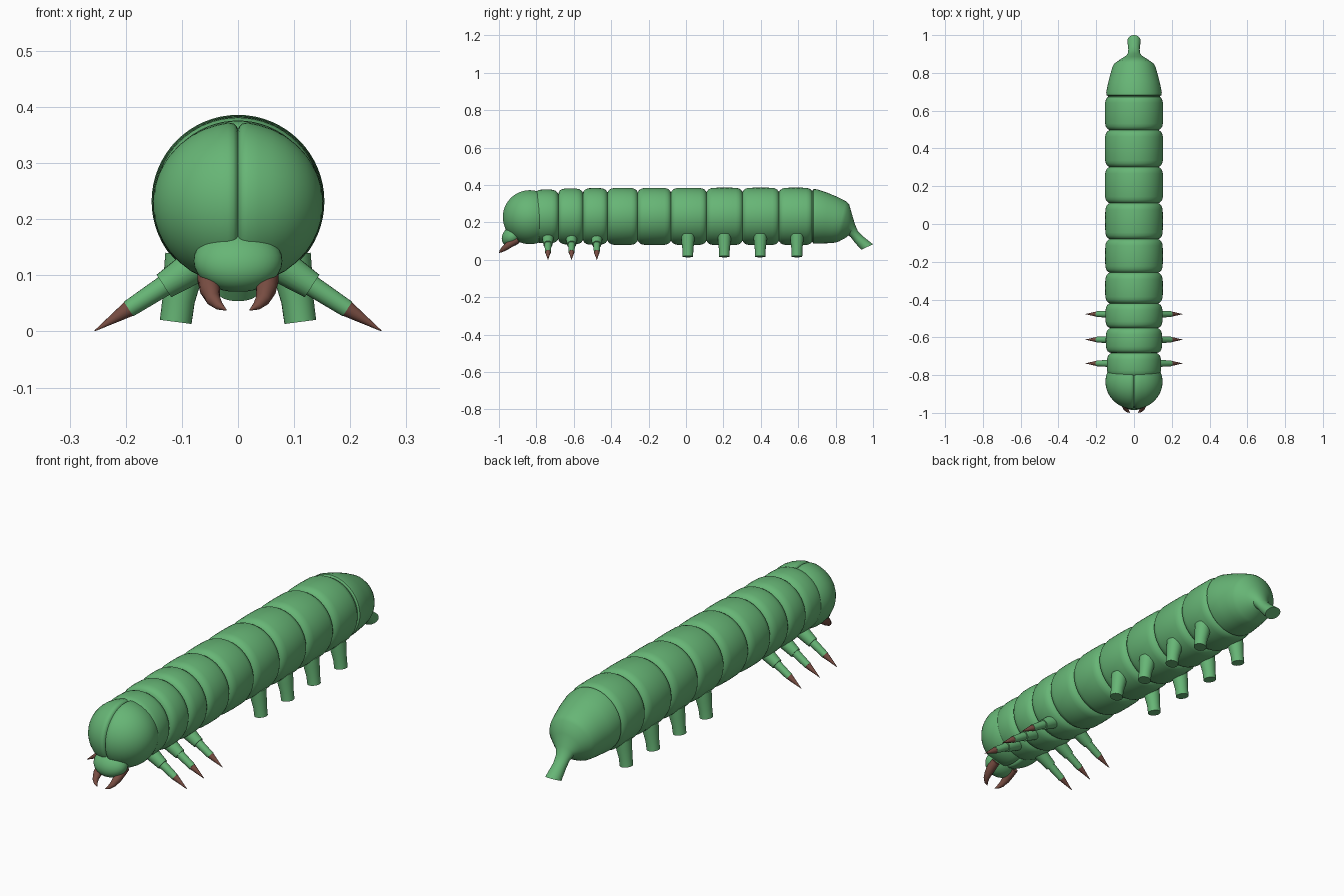
import bpy, bmesh, math
from mathutils import Vector as V

if "Cube" in bpy.data.objects:
    bpy.data.objects.remove(bpy.data.objects["Cube"])


def material(name, col):
    m = bpy.data.materials.new(name)
    m.diffuse_color = (*col, 1)
    m.use_nodes = True
    m.node_tree.nodes["Principled BSDF"].inputs["Base Color"].default_value = m.diffuse_color
    return m


GREEN = material("leaf green", (0.135, 0.465, 0.18))
BROWN = material("claw brown", (0.19, 0.075, 0.055))


def loft(name, rings, mat, n=32, cap_start=True, cap_end=True, angle=35):
    """Skin a list of elliptical rings (centre, half axis u, half axis v)."""
    bm = bmesh.new()
    loops = []
    for c, u, v in rings:
        loops.append([bm.verts.new(V(c) + V(u) * math.cos(2 * math.pi * i / n)
                                   + V(v) * math.sin(2 * math.pi * i / n)) for i in range(n)])
    for a, b in zip(loops, loops[1:]):
        for i in range(n):
            j = (i + 1) % n
            bm.faces.new((a[i], a[j], b[j], b[i]))
    if cap_start:
        bm.faces.new(loops[0])
    if cap_end:
        bm.faces.new(loops[-1])
    bmesh.ops.recalc_face_normals(bm, faces=bm.faces)
    me = bpy.data.meshes.new(name)
    bm.to_mesh(me)
    bm.free()
    ob = bpy.data.objects.new(name, me)
    bpy.context.collection.objects.link(ob)
    me.materials.append(mat)
    bpy.ops.object.select_all(action='DESELECT')
    ob.select_set(True)
    bpy.context.view_layer.objects.active = ob
    bpy.ops.object.shade_smooth_by_angle(angle=math.radians(angle))
    return ob


def tube(name, pts, radii, mat, n=20):
    """Round tapered tube along a path."""
    pts = [V(p) for p in pts]
    rings = []
    for i, p in enumerate(pts):
        d = (pts[min(i + 1, len(pts) - 1)] - pts[max(i - 1, 0)]).normalized()
        u = d.cross(V((0, 1, 0.3))).normalized()
        rings.append((p, u * radii[i], d.cross(u) * radii[i]))
    return loft(name, rings, mat, n)


def side_ring(top, bottom, w):
    """Ring from its top and bottom (y, z) points and half width."""
    t, b = V((0, *top)), V((0, *bottom))
    return ((t + b) / 2, (t - b) / 2, (w, 0, 0))


# Segmented trunk: barrel rings with rounded shoulders and sharp grooves
cuts = [-.81, -.683, -.551, -.42, -.258, -.08, .11, .302, .497, .677]
rad = [.144, .150, .152, .153, .153, .153, .154, .154, .154]
drops = [(.004, .017), (.010, .010), (.020, .0045), (.035, .001)]
rings = []


def trunk_ring(y, r):
    rings.append(((0, y, .232), (0, 0, r), (r, 0, 0)))


for k, r in enumerate(rad):
    y0, y1 = cuts[k], cuts[k + 1]
    trunk_ring(y0, min(r, rad[max(k - 1, 0)]) - .024)
    for d, drop in drops:
        trunk_ring(y0 + d, r - drop)
    trunk_ring((y0 + y1) / 2, r)
    for d, drop in reversed(drops):
        trunk_ring(y1 - d, r - drop)
trunk_ring(cuts[-1], .138)
loft("body_segments", rings, GREEN, n=64, cap_start=False, cap_end=False)

# Tapered rear segment bending down into a small tail tube
tail = [((.677, .370), (.677, .094), .138), ((.682, .378), (.681, .087), .146),
        ((.70, .377), (.695, .086), .147), ((.76, .357), (.735, .088), .137),
        ((.81, .336), (.77, .089), .126), ((.855, .313), (.80, .092), .115),
        ((.872, .298), (.815, .097), .106), ((.887, .245), (.85, .115), .072),
        ((.903, .192), (.870, .130), .043), ((.918, .155), (.882, .120), .033),
        ((.945, .127), (.900, .095), .030), ((1.0, .083), (.937, .054), .035)]
loft("tail", [side_ring(*t) for t in tail], GREEN, n=64, cap_start=False)

# Two-lobed head: rounded rings along x with a groove pinched at the middle
prof = [(0, .915), (.003, .955), (.008, .985), (.018, .996)]
prof += [(.151 * math.sin(math.radians(a)), math.cos(math.radians(a)))
         for a in (14, 24, 34, 44, 54, 63, 71, 78, 84, 88)]
prof = [(-x, f) for x, f in reversed(prof[1:])] + prof
loft("head", [((x, -.835, .228), (0, .145 * f, 0), (0, 0, .145 * f)) for x, f in prof],
     GREEN, n=48)

# Upper lip plate below the face
lip = []
for i in range(1, 18):
    a = math.pi * i / 18
    s, c = math.sin(a), math.cos(a)
    lip.append(((0, -.928 + .012 * c, .126 + .056 * c), (.079 * s, 0, 0), (0, .056 * s, 0)))
loft("upper_lip", lip, GREEN, n=40)

for s, side in ((1, "left"), (-1, "right")):
    # Hooked jaws
    tube("jaw_" + side,
         [(s * .052, -.90, .108), (s * .052, -.93, .092), (s * .050, -.955, .074),
          (s * .044, -.977, .057), (s * .034, -.99, .046), (s * .021, -.999, .038)],
         [.020, .0205, .018, .013, .008, .001], BROWN)

    # Three pairs of jointed front legs with claws
    for k, y in enumerate((-.738, -.612, -.477)):
        tag = f"{side}_{k + 1}"
        tube("front_leg_upper_" + tag, [(s * .06, y, .128), (s * .132, y, .081)],
             [.033, .024], GREEN)
        tube("front_leg_lower_" + tag, [(s * .125, y, .0855), (s * .195, y, .040)],
             [.019, .0155], GREEN)
        tube("front_leg_claw_" + tag, [(s * .192, y, .042), (s * .2555, y, .001)],
             [.0152, .0008], BROWN)

    # Four pairs of stubby rear legs
    for k, y in enumerate((.010, .205, .397, .593)):
        tube(f"rear_leg_{side}_{k + 1}",
             [(s * .093, y, .135), (s * .099, y, .095), (s * .106, y, .055), (s * .111, y, .017)],
             [.037, .034, .029, .0285], GREEN, n=24)
